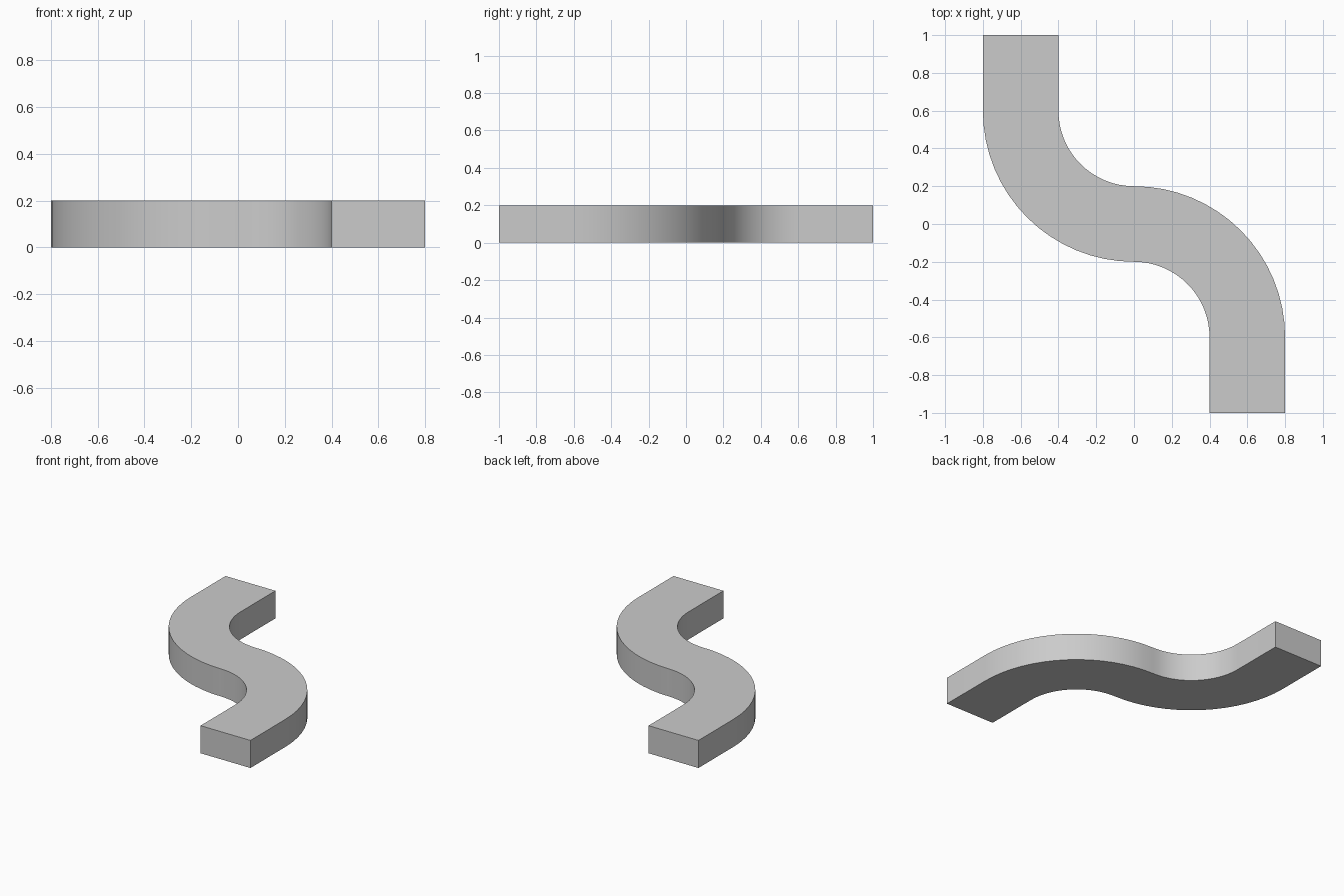
import bpy, bmesh
from math import sin, cos, radians

if "Cube" in bpy.data.objects:
    bpy.data.objects.remove(bpy.data.objects["Cube"])

HEIGHT, SEGMENTS = 0.2, 16


def arc(cy, radius, start, end):
    """Points of a quarter arc centred on (0, cy)."""
    angles = [radians(start + (end - start) * i / SEGMENTS) for i in range(SEGMENTS + 1)]
    return [(radius * cos(a), cy + radius * sin(a)) for a in angles]


# One edge of the S: straight, wide arc, tight arc, straight
left_edge = [(-0.8, 1.0)] + arc(0.6, 0.8, 180, 270) + arc(-0.6, 0.4, 90, 0)[1:] + [(0.4, -1.0)]
# The other edge is the same curve turned half way round
right_edge = [(-x, -y) for x, y in reversed(left_edge)]

# Flat strip between the edges, extruded upwards
bm = bmesh.new()
left = [bm.verts.new((x, y, 0)) for x, y in left_edge]
right = [bm.verts.new((x, y, 0)) for x, y in right_edge]
for i in range(len(left) - 1):
    bm.faces.new((left[i], right[i], right[i + 1], left[i + 1]))
top = bmesh.ops.extrude_face_region(bm, geom=bm.faces[:], use_keep_orig=True)["geom"]
bmesh.ops.translate(bm, vec=(0, 0, HEIGHT),
                    verts=[v for v in top if isinstance(v, bmesh.types.BMVert)])
bmesh.ops.recalc_face_normals(bm, faces=bm.faces[:])

mesh = bpy.data.meshes.new("s_bend_track")
bm.to_mesh(mesh)
bm.free()
track = bpy.data.objects.new("s_bend_track", mesh)
bpy.context.collection.objects.link(track)

# Smooth curved walls, crisp rims and ends
bpy.context.view_layer.objects.active = track
track.select_set(True)
bpy.ops.object.shade_smooth_by_angle(angle=radians(30))
